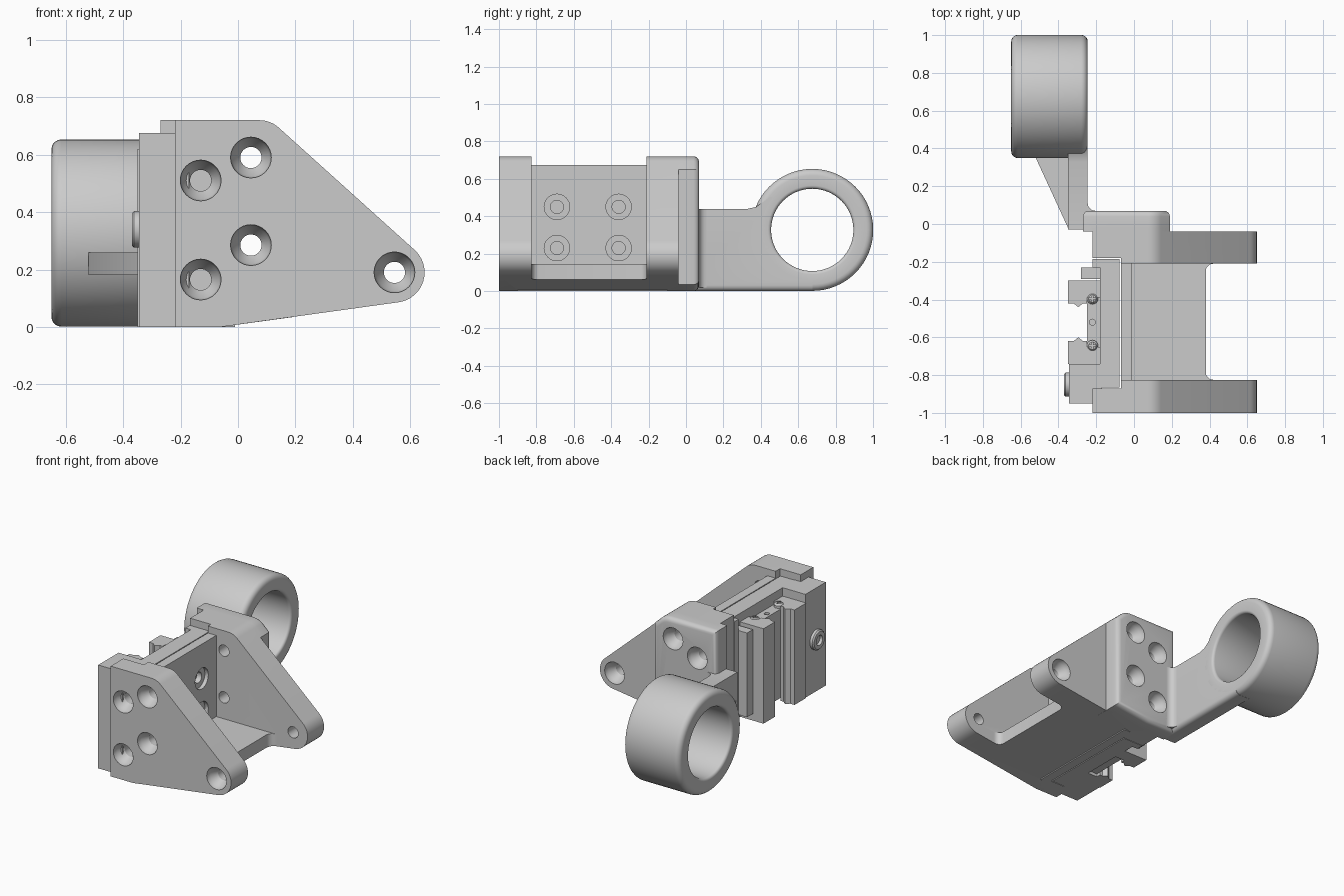
import bpy, bmesh
from math import sin, cos, pi, radians

if "Cube" in bpy.data.objects:
    bpy.data.objects.remove(bpy.data.objects["Cube"])

PLACE = {'X': lambda a, b, t: (t, a, b), 'Y': lambda a, b, t: (a, t, b), 'Z': lambda a, b, t: (a, b, t)}


def finish(name, bm):
    bmesh.ops.remove_doubles(bm, verts=bm.verts, dist=1e-5)
    bmesh.ops.recalc_face_normals(bm, faces=bm.faces)
    me = bpy.data.meshes.new(name)
    bm.to_mesh(me)
    bm.free()
    ob = bpy.data.objects.new(name, me)
    bpy.context.collection.objects.link(ob)
    return ob


def prism(name, pts, axis, lo, hi, soft=None, width=0.03):
    """Extrude a 2D outline; edges whose verts all pass 'soft' get rounded."""
    bm = bmesh.new()
    put = PLACE[axis]
    a = [bm.verts.new(put(p[0], p[1], lo)) for p in pts]
    b = [bm.verts.new(put(p[0], p[1], hi)) for p in pts]
    bm.faces.new(a)
    bm.faces.new(b)
    for i in range(len(pts)):
        j = (i + 1) % len(pts)
        bm.faces.new((a[i], a[j], b[j], b[i]))
    if soft:
        bmesh.ops.recalc_face_normals(bm, faces=bm.faces)
        edges = [e for e in bm.edges if all(soft(v.co) for v in e.verts)]
        bmesh.ops.bevel(bm, geom=edges, offset=width, segments=4, profile=0.5, affect='EDGES')
    return finish(name, bm)


def box(name, x0, x1, y0, y1, z0, z1):
    return prism(name, [(x0, y0), (x1, y0), (x1, y1), (x0, y1)], 'Z', z0, z1)


def lathe(name, prof, axis, ca, cb, n=32):
    """Turn (radius, position) points about an axis through (ca, cb)."""
    bm = bmesh.new()
    put = PLACE[axis]
    rows = [[bm.verts.new(put(ca + r * cos(2 * pi * k / n), cb + r * sin(2 * pi * k / n), t))
             for k in range(n)] for r, t in prof]
    if prof[0][0] > 0:
        rows.append(rows[0])
    for p, q in zip(rows, rows[1:]):
        for k in range(n):
            m = (k + 1) % n
            bm.faces.new((p[k], p[m], q[m], q[k]))
    return finish(name, bm)


def boolean(ob, others, op):
    for other in others:
        mod = ob.modifiers.new(op, 'BOOLEAN')
        mod.operation, mod.object, mod.solver = op, other, 'EXACT'
        bpy.context.view_layer.objects.active = ob
        bpy.ops.object.modifier_apply(modifier=mod.name)
        bpy.data.objects.remove(other)
    return ob


def arc(cx, cy, r, a0, a1, n=10):
    return [(cx + r * cos(radians(a0 + (a1 - a0) * i / n)),
             cy + r * sin(radians(a0 + (a1 - a0) * i / n))) for i in range(n + 1)]


# side plate outline (x, z)
top_round = arc(0.075, 0.62, 0.1, 48, 90, 8)
outline = ([(-0.22, 0), (-0.06, 0)] + arc(0.545, 0.19, 0.105, -82, 48, 16)
           + top_round + [(-0.22, 0.72)])

# bracket: two plates, floor, upright wall and thick rear pad
bracket = prism('bracket', outline, 'Y', -1, -0.825)
rear_plate = prism('rear_plate', outline, 'Y', -0.21, -0.04)
floor_plan = ([(-0.07, -0.9), (0.43, -0.9), (0.43, -0.825)] + arc(0.42, -0.785, 0.04, 270, 180, 5)
              + arc(0.42, -0.25, 0.04, 180, 90, 5) + [(0.43, -0.21), (0.43, -0.1), (-0.07, -0.1)])
floor = prism('floor', floor_plan, 'Z', -0.1, 0.145)
boolean(floor, [prism('trim', outline, 'Y', -0.95, -0.06)], 'INTERSECT')
wall = box('wall', -0.07, -0.01, -0.9, -0.1, 0, 0.675)
pad_outline = [(-0.27, 0), (-0.06, 0), (0.19, 0.034), (0.19, 0.65)] + top_round + [(-0.27, 0.72)]
pad = prism('pad', pad_outline, 'Y', -0.04, 0.07, lambda c: c.y > 0.06, 0.03)
pad_root = prism('pad_root', [(max(x, -0.22), z) for x, z in pad_outline], 'Y', -0.12, -0.02)
boolean(bracket, [rear_plate, floor, wall, pad_root, pad], 'UNION')

# recess for the slide plate, and screw holes
cuts = [box('recess', -0.3, -0.07, -0.87, -0.18, -0.1, 0.9)]


def screw_hole(x, z, y, s, depth):
    prof = [(0, -0.02), (0.071, -0.02), (0.071, 0.005), (0.064, 0.03), (0.037, 0.07), (0.037, depth), (0, depth)]
    cuts.append(lathe('hole', [(r, y + s * t) for r, t in prof], 'Y', x, z))


for x, z in [(-0.13, 0.51), (-0.13, 0.165), (0.045, 0.59), (0.045, 0.285), (0.545, 0.19)]:
    screw_hole(x, z, -1, 1, 0.2)
    screw_hole(x, z, -0.04 if x > 0.5 else 0.07, -1, 0.2 if x > 0.5 else 0.3)
for y in (-0.69, -0.36):
    for z in (0.23, 0.45):
        cuts.append(lathe('hole', [(0, 0.02), (0.068, 0.02), (0.068, -0.035), (0.035, -0.035),
                                   (0.035, -0.1), (0, -0.1)], 'X', y, z))
boolean(bracket, cuts, 'DIFFERENCE')

# arm carrying the ring
arm_outline = [(-0.03, 0), (0.675, 0), (0.675, 0.44), (0.45, 0.505), (0.41, 0.475), (0.375, 0.45),
               (0.33, 0.44), (-0.03, 0.44)]
arm = prism('ring_arm', arm_outline, 'X', -0.35, -0.245, lambda c: c.z < 0.01 and c.x > -0.3, 0.03)
boolean(arm, [lathe('bore', [(0, -0.5), (0.27, -0.5), (0.27, 0), (0, 0)], 'X', 0.675, 0.327, 64)], 'DIFFERENCE')
prism('arm_fillet', [(-0.26, 0.04), (-0.2, 0.04), (-0.2, 0.07)] + arc(-0.205, 0.11, 0.04, 270, 180, 5)
      + [(-0.26, 0.11)], 'Z', 0.02, 0.44)
prism('arm_gusset', [(-0.345, -0.03), (-0.3, -0.03), (-0.3, 0.4), (-0.52, 0.4), (-0.52, 0.35)], 'Z', 0.18, 0.26)

# ring with rounded rims
xl, xr, ro, ri, f, g = -0.65, -0.245, 0.326, 0.22, 0.035, 0.018
ring = (arc(xl + f, ro - f, f, 180, 90, 5) + arc(xr - f, ro - f, f, 90, 0, 5)
        + arc(xr - g, ri + g, g, 0, -90, 4) + arc(xl + g, ri + g, g, 270, 180, 4))
lathe('ring', [(r, x) for x, r in ring], 'X', 0.675, 0.327, 64)

# slide plate and its end block
box('slide_plate', -0.18, -0.076, -0.866, -0.184, 0, 0.675)
box('slide_edge', -0.22, -0.17, -0.23, -0.184, 0, 0.675)
box('end_block', -0.345, -0.17, -0.95, -0.74, 0, 0.675)
box('end_block_root', -0.22, -0.076, -0.866, -0.74, 0, 0.675)
box('end_block_lip', -0.22, -0.215, -0.95, -0.86, 0, 0.675)
lathe('end_knob', [(0, -0.34), (0.064, -0.34), (0.064, -0.362), (0.056, -0.37), (0.032, -0.37),
                   (0.032, -0.35), (0, -0.35)], 'X', -0.85, 0.34)

# jaws with pointed teeth, mirrored about the slide centre
for name, s in (('front_jaw', -1), ('rear_jaw', 1)):
    c = -0.52
    jaw = [(-0.35, 0.1), (-0.32, 0.1), (-0.295, 0.08), (-0.27, 0.1), (-0.25, 0.1),
           (-0.25, 0.13), (-0.17, 0.13), (-0.17, 0.22), (-0.35, 0.22)]
    prism(name, [(x, c + s * y) for x, y in jaw], 'Z', 0.0, 0.62)
box('jaw_stop', -0.28, -0.17, -0.29, -0.23, 0.05, 0.6)

# backing strip with a hole and two cross-slotted screws
strip = box('backing_strip', -0.25, -0.17, -0.68, -0.37, 0.02, 0.6)
boolean(strip, [lathe('pin', [(0, 0.4), (0.016, 0.4), (0.016, 0.8), (0, 0.8)], 'Z', -0.22, -0.52, 16)], 'DIFFERENCE')
for y in (-0.395, -0.645):
    screw = lathe('strip_screw', [(0, 0.59), (0.03, 0.59), (0.03, 0.615), (0.02, 0.627), (0, 0.632)],
                  'Z', -0.22, y, 24)
    boolean(screw, [box('slot', -0.24, -0.2, y - 0.004, y + 0.004, 0.618, 0.7),
                    box('slot', -0.224, -0.216, y - 0.02, y + 0.02, 0.618, 0.7)], 'DIFFERENCE')

# smooth shading with crisp edges
bpy.ops.object.select_all(action='SELECT')
bpy.context.view_layer.objects.active = bpy.data.objects['bracket']
bpy.ops.object.shade_smooth_by_angle(angle=radians(30))
